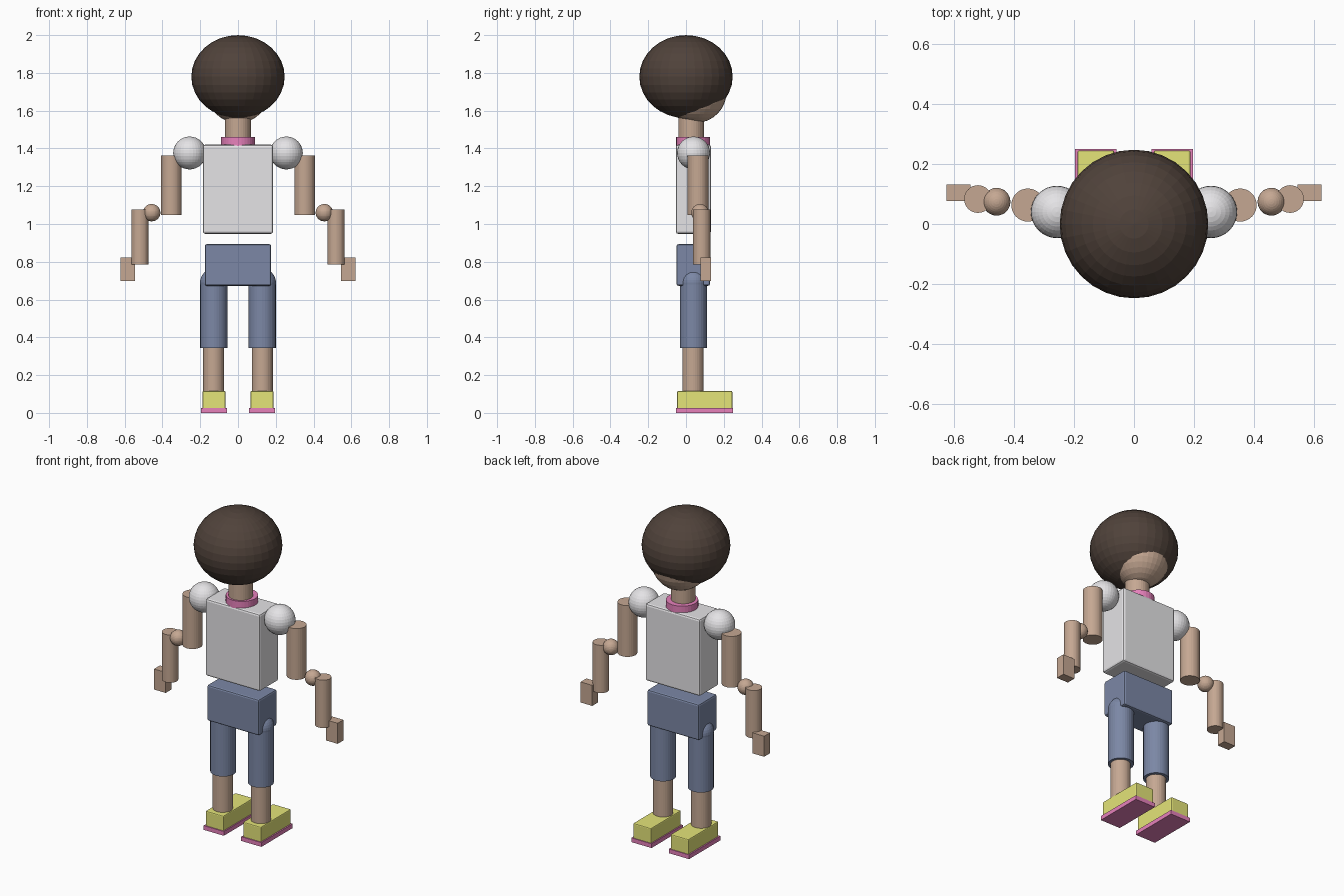
import bpy

old = bpy.data.objects.get("Cube")
if old:
    bpy.data.objects.remove(old, do_unlink=True)


def material(name, rgb):
    m = bpy.data.materials.new(name)
    m.use_nodes = True
    m.diffuse_color = (*rgb, 1)
    bsdf = next(n for n in m.node_tree.nodes if n.type == "BSDF_PRINCIPLED")
    bsdf.inputs["Base Color"].default_value = (*rgb, 1)
    return m


skin = material("skin", (0.56, 0.39, 0.29))
hair = material("dark brown", (0.08, 0.055, 0.043))
white = material("white", (0.78, 0.77, 0.79))
denim = material("denim blue", (0.20, 0.245, 0.38))
yellow = material("yellow", (0.78, 0.78, 0.19))
pink = material("pink", (0.80, 0.22, 0.50))


def finish(name, mat):
    ob = bpy.context.object
    ob.name = ob.data.name = name
    ob.data.materials.append(mat)
    return ob


def ball(name, mat, center, radius, squash=1.0):
    bpy.ops.mesh.primitive_uv_sphere_add(segments=32, ring_count=16, radius=radius, location=center)
    ob = finish(name, mat)
    ob.scale.z = squash
    return ob


def tube(name, mat, x, y, low, high, radius):
    bpy.ops.mesh.primitive_cylinder_add(vertices=32, radius=radius, depth=high - low,
                                        location=(x, y, (low + high) / 2))
    return finish(name, mat)


def box(name, mat, low, high, bevel=0.0):
    center = [(a + b) / 2 for a, b in zip(low, high)]
    bpy.ops.mesh.primitive_cube_add(size=1, location=center)
    ob = finish(name, mat)
    ob.scale = [b - a for a, b in zip(low, high)]
    bpy.ops.object.transform_apply(location=False, rotation=False, scale=True)
    if bevel:
        mod = ob.modifiers.new("soft edges", "BEVEL")
        mod.width = bevel
        mod.segments = 2
    return ob


# Head, hair and neck
ball("hair", hair, (0, 0, 1.78), 0.247, 0.89)
ball("head", skin, (0, 0.05, 1.70), 0.165)
tube("neck", skin, 0, 0.027, 1.42, 1.57, 0.068)
tube("collar", pink, 0, 0.038, 1.41, 1.46, 0.09)

# Torso and pelvis
box("torso", white, (-0.186, -0.054, 0.948), (0.186, 0.132, 1.42), 0.012)
box("pelvis", denim, (-0.176, -0.05, 0.673), (0.176, 0.127, 0.893), 0.01)

for side, s in (("left", 1), ("right", -1)):
    # Arm
    ball(side + "_shoulder", white, (s * 0.256, 0.04, 1.376), 0.087)
    tube(side + "_upper_arm", skin, s * 0.353, 0.063, 1.048, 1.362, 0.055)
    ball(side + "_elbow", skin, (s * 0.457, 0.074, 1.06), 0.046)
    tube(side + "_forearm", skin, s * 0.519, 0.083, 0.785, 1.078, 0.046)
    x0, x1 = sorted((s * 0.544, s * 0.623))
    box(side + "_hand", skin, (x0, 0.076, 0.697), (x1, 0.132, 0.823))

    # Leg
    ball(side + "_hip", denim, (s * 0.128, 0.039, 0.69), 0.073)
    tube(side + "_trouser_leg", denim, s * 0.128, 0.039, 0.343, 0.69, 0.072)
    tube(side + "_shin", skin, s * 0.129, 0.037, 0.10, 0.36, 0.056)

    # Shoe
    x0, x1 = sorted((s * 0.066, s * 0.188))
    box(side + "_shoe", yellow, (x0, -0.047, 0.02), (x1, 0.245, 0.116), 0.006)
    x0, x1 = sorted((s * 0.059, s * 0.196))
    box(side + "_sole", pink, (x0, -0.053, 0), (x1, 0.25, 0.026))
